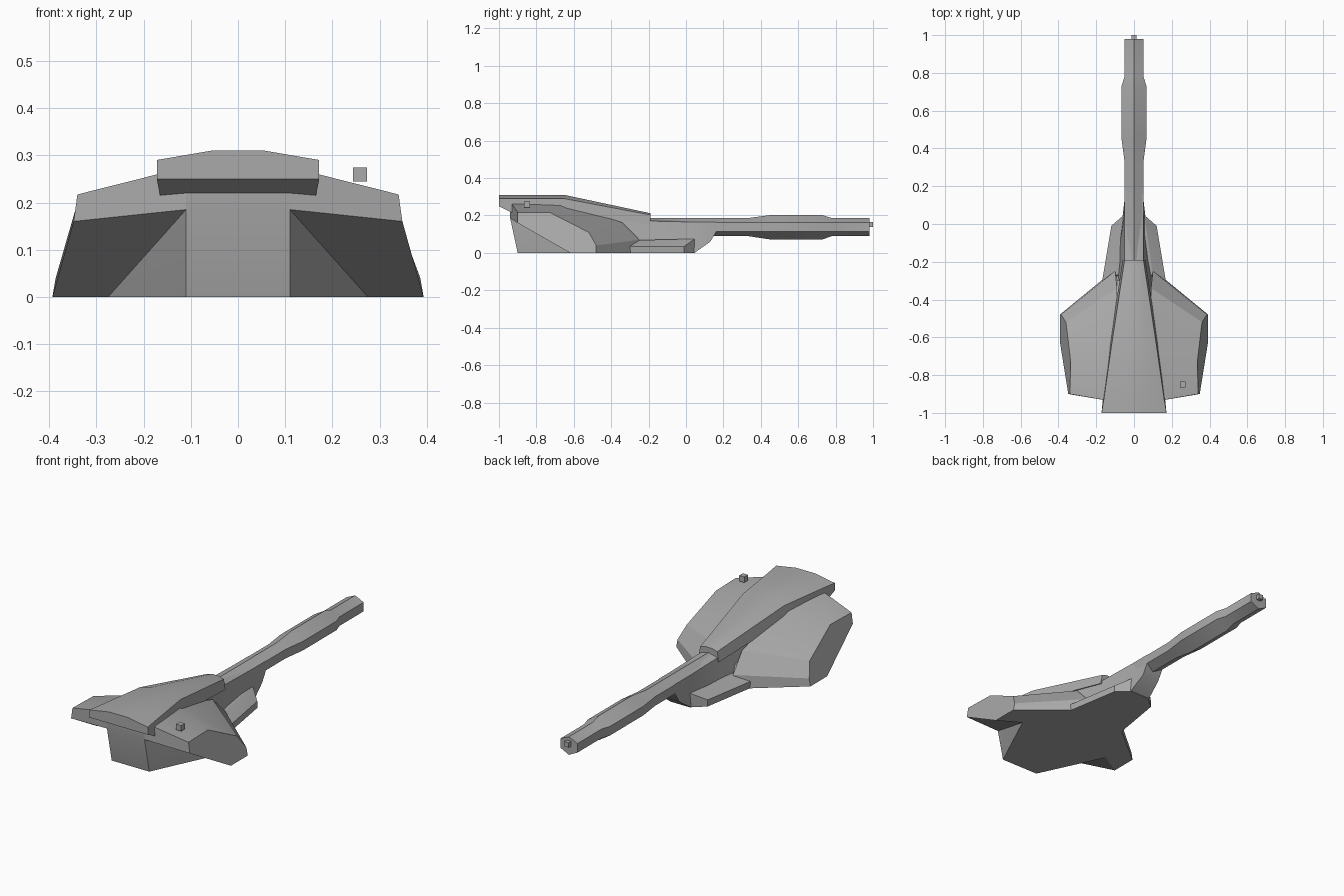
import bpy, bmesh, math

cube = bpy.data.objects.get("Cube")
if cube:
    bpy.data.objects.remove(cube, do_unlink=True)

GREY = (0.4, 0.4, 0.4, 1)
grey = bpy.data.materials.new("plain grey")
grey.use_nodes = True
grey.diffuse_color = GREY
grey.node_tree.nodes["Principled BSDF"].inputs["Base Color"].default_value = GREY


def finish(name, bm, mirror=False):
    bmesh.ops.recalc_face_normals(bm, faces=bm.faces)
    mesh = bpy.data.meshes.new(name)
    bm.to_mesh(mesh)
    bm.free()
    mesh.materials.append(grey)
    ob = bpy.data.objects.new(name, mesh)
    bpy.context.collection.objects.link(ob)
    bpy.ops.object.select_all(action='DESELECT')
    ob.select_set(True)
    bpy.context.view_layer.objects.active = ob
    bpy.ops.object.shade_smooth_by_angle(angle=math.radians(25))
    if mirror:
        mod = ob.modifiers.new("Mirror", 'MIRROR')
        mod.use_mirror_merge = False
    return ob


def loft(name, loops, mirror=False):
    """Skin closed loops of equal length and cap both ends."""
    bm = bmesh.new()
    rings = [[bm.verts.new(p) for p in loop] for loop in loops]
    for a, b in zip(rings, rings[1:]):
        for i in range(len(a)):
            j = (i + 1) % len(a)
            bm.faces.new((a[i], a[j], b[j], b[i]))
    bm.faces.new(rings[0])
    bm.faces.new(rings[-1])
    return finish(name, bm, mirror)


def hull(name, half):
    """Convex block from points given for one side only."""
    bm = bmesh.new()
    for x, y, z in half:
        bm.verts.new((x, y, z))
        bm.verts.new((-x, y, z))
    res = bmesh.ops.convex_hull(bm, input=bm.verts)
    loose = [v for v in bm.verts if not v.link_faces]
    bmesh.ops.delete(bm, geom=loose, context='VERTS')
    bmesh.ops.dissolve_limit(bm, angle_limit=0.02, verts=bm.verts, edges=bm.edges)
    return finish(name, bm)


def section(y, top, edge, low):
    """Symmetrical six-sided cross-section from three (x, z) corners."""
    right = [(x, y, z) for x, z in (top, edge, low)]
    return right + [(-x, y, z) for x, y, z in reversed(right)]


def box(name, centre, size):
    bm = bmesh.new()
    bmesh.ops.create_cube(bm, size=size)
    bmesh.ops.translate(bm, vec=centre, verts=bm.verts)
    return finish(name, bm)


# Side cheeks of the turret, lofted from root to outer rim
root = [(.11, -.94, .275), (.09, -.66, .26), (.09, -.34, .163), (.1, -.25, .07),
        (.1, -.24, 0), (.275, -.55, 0), (.11, -.94, .185)]
rim = [(.34, -.9, .217), (.335, -.73, .217), (.36, -.52, .11), (.386, -.48, .04),
       (.393, -.48, 0), (.393, -.62, 0), (.348, -.9, .16)]
loft("cheek", [root, rim], mirror=True)

# Central core with the sloping rear corners
hull("core", [(.11, -.94, .25), (.11, -.94, .185), (.11, -.9, 0), (.275, -.55, 0),
              (.1, -.24, 0), (.09, -.3, .1), (.09, -.6, .23)])

# Raised roof tapering towards the gun
loft("roof", [
    section(-1, (.055, .31), (.172, .29), (.172, .25)),
    section(-.93, (.055, .31), (.16, .29), (.165, .215)),
    section(-.65, (.05, .31), (.12, .29), (.13, .22)),
    section(-.19, (.02, .212), (.05, .203), (.06, .15))])

# Neck carrying the gun
loft("neck", [
    section(-.5, (.03, .25), (.09, .24), (.12, 0)),
    section(-.19, (.02, .18), (.05, .17), (.09, 0)),
    section(.045, (.02, .17), (.05, .165), (.06, 0)),
    section(.13, (.02, .17), (.05, .165), (.05, .06)),
    section(.16, (.02, .17), (.05, .165), (.05, .11))])

# Low shoulder block under the neck
hull("shoulder", [(.168, -.3, 0), (.168, -.3, .035), (.12, -.01, 0), (.12, -.01, .035),
                  (.055, .047, 0), (.055, .047, .075), (.1, -.27, .068)])


# Gun barrel: hexagonal with a thicker sleeve
def barrel_ring(y, w, high, low):
    return [(0, y, high), (w, y, .163), (w, y, .115),
            (0, y, low), (-w, y, .115), (-w, y, .163)]


slim, thick = (.05, .186, .09), (.066, .202, .072)
stations = [(-.25, slim), (.33, slim), (.45, thick), (.73, thick), (.78, slim), (.98, slim)]
loft("barrel", [barrel_ring(y, *shape) for y, shape in stations])

# Small blocks at the muzzle and on the roof
box("muzzle_block", (0, .987, .152), .026)
box("hatch_block", (.258, -.85, .259), .03)
